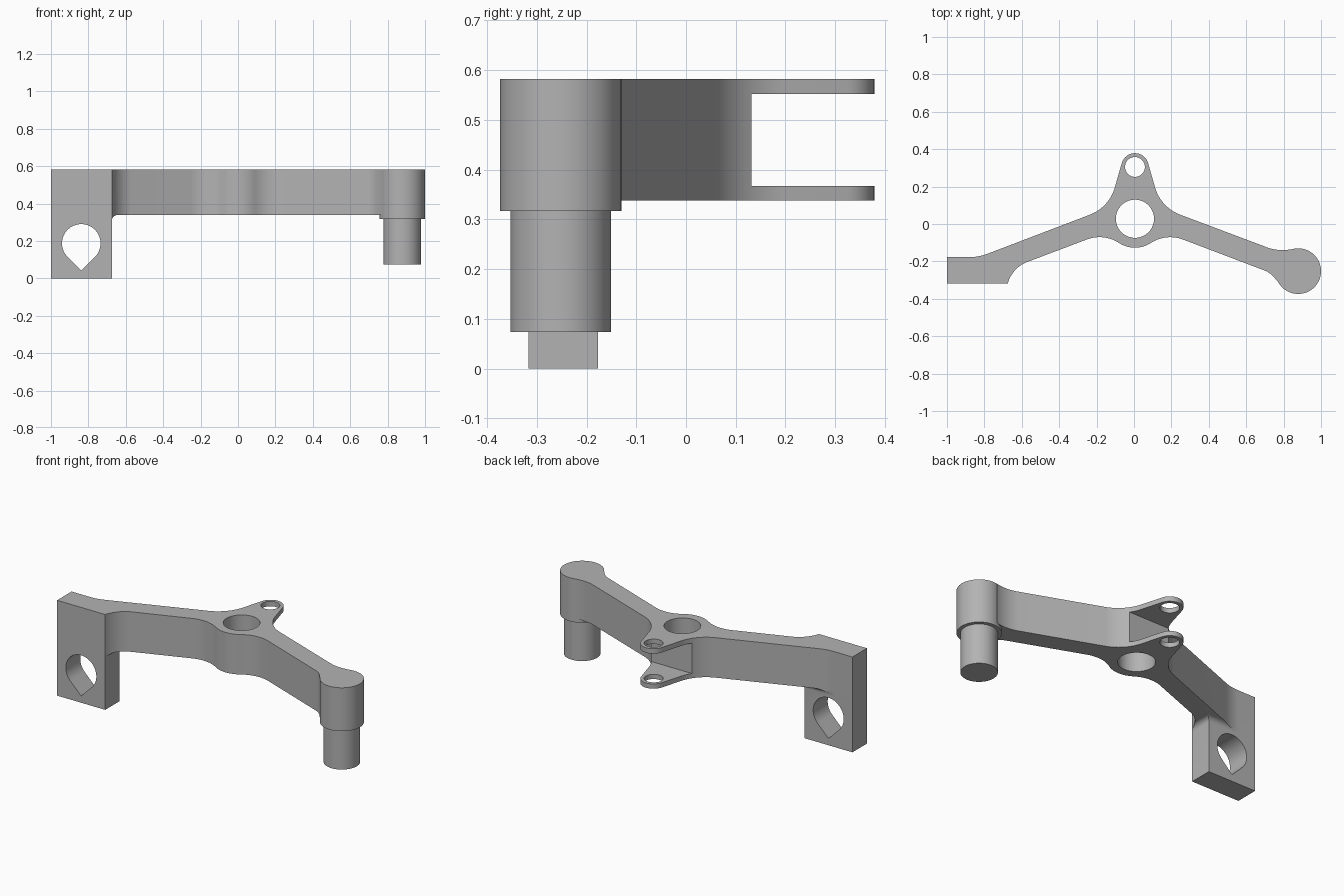
import bpy
import bmesh
import math
from mathutils import Vector

if "Cube" in bpy.data.objects:
    bpy.data.objects.remove(bpy.data.objects["Cube"], do_unlink=True)

TOP, UNDER = 0.582, 0.338
HUB = Vector((0.005, 0.028))

grey = bpy.data.materials.new("plain grey")
grey.use_nodes = True
colour = (0.45, 0.45, 0.45, 1)
grey.diffuse_color = colour
grey.node_tree.nodes["Principled BSDF"].inputs["Base Color"].default_value = colour


def rounded(corners, steps=16):
    """Outline with a tangent arc at every corner (x, y, radius)."""
    out = []
    for i, (x, y, r) in enumerate(corners):
        p = Vector((x, y))
        if not r:
            out.append(p)
            continue
        a = (Vector(corners[i - 1][:2]) - p).normalized()
        b = (Vector(corners[(i + 1) % len(corners)][:2]) - p).normalized()
        half = a.angle(b) / 2
        centre = p + (a + b).normalized() * (r / math.sin(half))
        start = p + a * (r / math.tan(half)) - centre
        end = p + b * (r / math.tan(half)) - centre
        sweep = math.atan2(start.cross(end), start.dot(end))
        for k in range(steps + 1):
            t = sweep * k / steps
            c, s = math.cos(t), math.sin(t)
            out.append(centre + Vector((c * start.x - s * start.y,
                                        s * start.x + c * start.y)))
    return out


def circle(centre, r, n=64):
    return [Vector((centre[0] + r * math.cos(math.tau * k / n),
                    centre[1] + r * math.sin(math.tau * k / n))) for k in range(n)]


def rect(x0, y0, x1, y1):
    return [Vector(p) for p in ((x0, y0), (x1, y0), (x1, y1), (x0, y1))]


def loft(name, layers, axis="Z"):
    """Solid through (outline, height) layers, capped at both ends."""
    bm = bmesh.new()
    rings = []
    for outline, h in layers:
        rings.append([bm.verts.new((p.x, p.y, h) if axis == "Z" else (p.x, h, p.y))
                      for p in outline])
    bm.faces.new(rings[0])
    bm.faces.new(rings[-1])
    n = len(rings[0])
    for low, high in zip(rings, rings[1:]):
        for i in range(n):
            j = (i + 1) % n
            bm.faces.new((low[i], low[j], high[j], high[i]))
    bmesh.ops.recalc_face_normals(bm, faces=bm.faces)
    mesh = bpy.data.meshes.new(name)
    bm.to_mesh(mesh)
    bm.free()
    mesh.materials.append(grey)
    ob = bpy.data.objects.new(name, mesh)
    bpy.context.collection.objects.link(ob)
    return ob


def prism(name, outline, low, high, axis="Z"):
    return loft(name, [(outline, low), (outline, high)], axis)


def combine(target, tool, operation):
    tool.hide_render = True
    mod = target.modifiers.new(operation, "BOOLEAN")
    mod.operation, mod.solver, mod.object = operation, "EXACT", tool
    bpy.context.view_layer.objects.active = target
    bpy.ops.object.modifier_apply(modifier=mod.name)
    bpy.data.objects.remove(tool, do_unlink=True)


# Bent arm with hub and rear lug, counter-clockwise from the clamp block
footprint = rounded([
    (-1, -0.317, 0), (-0.675, -0.317, 0), (-0.645, -0.231, 0.17),
    (-0.165, -0.05, 0.19), (HUB.x, -0.153, 0.155), (0.175, -0.05, 0.19),
    (0.728, -0.26, 0.12), (0.785, -0.328, 0), (0.877, -0.25, 0),
    (0.85, -0.133, 0), (0.778, -0.15, 0.24),
    (0.143, 0.089, 0.22), (HUB.x, 0.571, 0.073), (-0.133, 0.089, 0.22),
    (-0.83, -0.177, 0.27), (-1, -0.177, 0)])
bracket = prism("bracket", footprint, UNDER, TOP)

# Clamp block below the arm end
block = prism("clamp_block", rect(-1, -0.317, -0.675, -0.177), 0, 0.45)
combine(bracket, block, "UNION")

# Cove between block and arm underside
R = 0.03
layers = []
for k in range(9):
    t = math.pi / 2 * k / 8
    d = R * (1 - math.cos(t))
    layers.append((rect(-0.99, -0.317, -0.675 + d, -0.177 + d), UNDER - R + R * math.sin(t)))
layers.append((layers[-1][0], UNDER + R))
cove = loft("cove", layers)
combine(cove, prism("cove_limit", footprint, 0.2, 0.5), "INTERSECT")
combine(bracket, cove, "UNION")

# Round boss and the pin beneath it
boss_centre = (0.878, -0.252)
combine(bracket, prism("boss", circle(boss_centre, 0.122), 0.317, TOP), "UNION")
combine(bracket, prism("pin", circle(boss_centre, 0.101), 0.073, 0.4), "UNION")

# Slot that splits the lug into two ears
combine(bracket, prism("slot", rect(-0.4, 0.132, 0.4, 0.6), 0.367, 0.552), "DIFFERENCE")

# Hub bore and lug holes
combine(bracket, prism("hub_bore", circle(HUB, 0.102), 0, 1), "DIFFERENCE")
combine(bracket, prism("lug_hole", circle((HUB.x, 0.305), 0.053), 0, 1), "DIFFERENCE")

# Teardrop bore through the clamp block
bore, r = Vector((-0.838, 0.187)), 0.103
teardrop = [bore + Vector((0, -r * math.sqrt(2)))]
for k in range(49):
    t = -math.pi / 4 + 1.5 * math.pi * k / 48
    teardrop.append(bore + r * Vector((math.cos(t), math.sin(t))))
combine(bracket, prism("teardrop", teardrop, -0.6, 0.1, "Y"), "DIFFERENCE")

# Smooth curved walls, keep edges sharp
bpy.ops.object.select_all(action="DESELECT")
bracket.select_set(True)
bpy.context.view_layer.objects.active = bracket
bpy.ops.object.shade_smooth_by_angle(angle=math.radians(30))
